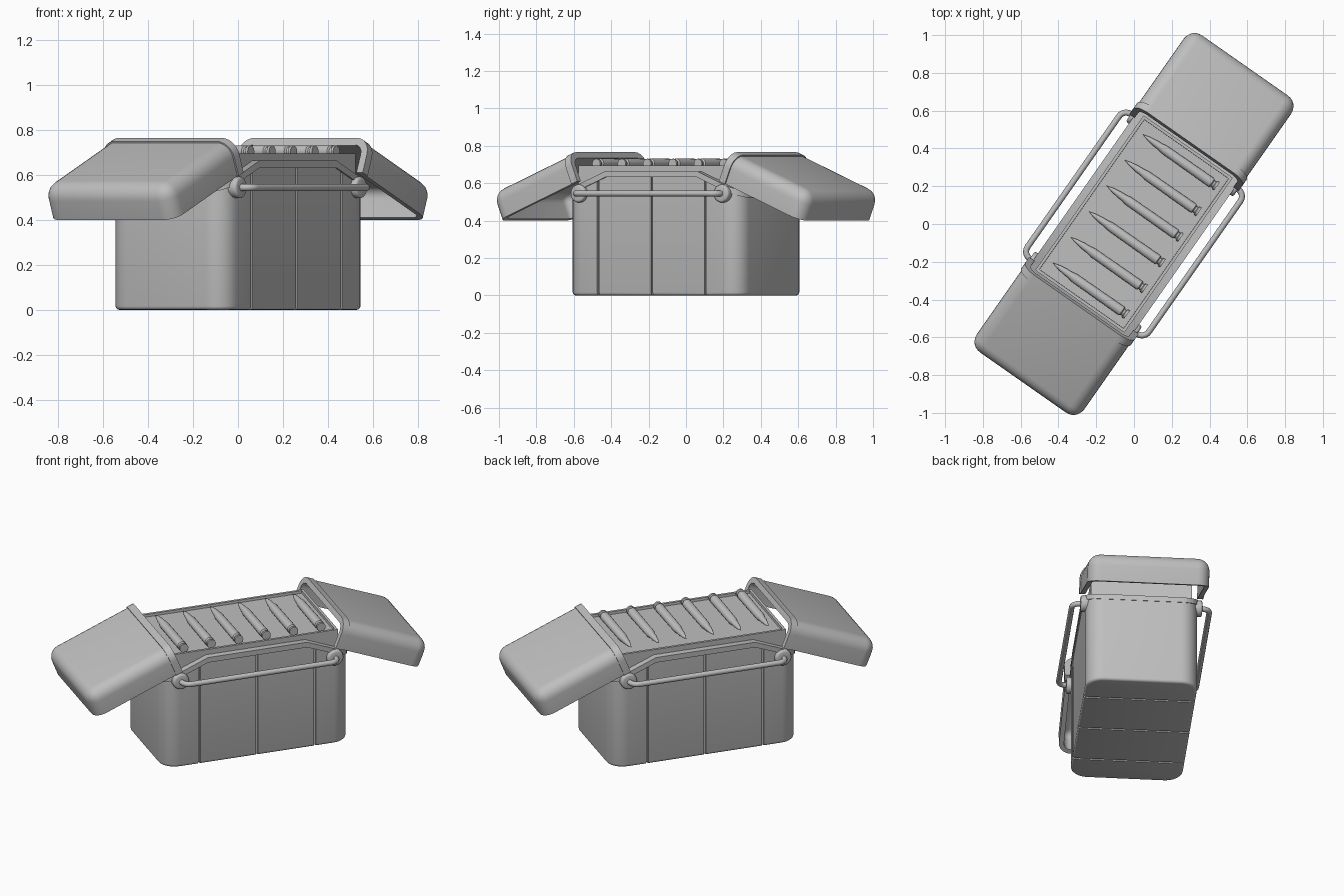
import bpy, bmesh
from math import radians, pi, sin, cos, tan
from mathutils import Matrix, Vector

cube = bpy.data.objects.get("Cube")
if cube:
    bpy.data.objects.remove(cube, do_unlink=True)

TURN = Matrix.Rotation(radians(55), 4, 'Z')   # whole chest stands diagonally
TILT = radians(22)                            # slope of lids and chest shoulders
FLAT = 0.3                                    # half length of the level rim
LENGTH, WIDTH = 0.564, 0.319                  # half sizes of the chest

grey = bpy.data.materials.new("plain grey")
grey.use_nodes = True
grey.diffuse_color = (0.52, 0.52, 0.52, 1)
grey.node_tree.nodes["Principled BSDF"].inputs["Base Color"].default_value = grey.diffuse_color


def finish(bm, name, place=Matrix()):
    bmesh.ops.recalc_face_normals(bm, faces=bm.faces)
    mesh = bpy.data.meshes.new(name)
    bm.to_mesh(mesh)
    bm.free()
    mesh.materials.append(grey)
    ob = bpy.data.objects.new(name, mesh)
    ob.matrix_world = TURN @ place
    bpy.context.collection.objects.link(ob)
    return ob


def add_box(bm, lo, hi):
    lo, hi = Vector(lo), Vector(hi)
    place = Matrix.Translation((lo + hi) / 2) @ Matrix.Diagonal((*(hi - lo), 1))
    return bmesh.ops.create_cube(bm, size=1, matrix=place)


def bevel_edges(bm, rule, radius, segments):
    edges = [e for e in bm.edges if rule(*(v.co for v in e.verts))]
    bmesh.ops.bevel(bm, geom=edges, offset=radius, segments=segments,
                    profile=0.5, affect='EDGES')


def use_modifier(ob, kind, **settings):
    mod = ob.modifiers.new(kind.lower(), kind)
    for key, value in settings.items():
        setattr(mod, key, value)
    bpy.context.view_layer.update()
    with bpy.context.temp_override(object=ob, active_object=ob, selected_objects=[ob]):
        bpy.ops.object.modifier_apply(modifier=mod.name)


def carve(ob, cutter, operation):
    cutter.hide_render = True
    use_modifier(ob, 'BOOLEAN', object=cutter, operation=operation, solver='EXACT')
    bpy.data.objects.remove(cutter, do_unlink=True)


def rounded_block(grow, bottom, top):
    bm = bmesh.new()
    x, y = LENGTH + grow, WIDTH + grow
    add_box(bm, (-x, -y, bottom), (x, y, top))
    bevel_edges(bm, lambda a, b: abs(a.z - b.z) > 0.1, 0.1 + grow, 8)
    return bm


# Chest body: rounded block with sloping shoulders at both ends
bm = rounded_block(0, 0, 0.9)
bevel_edges(bm, lambda a, b: max(a.z, b.z) < 0.001, 0.016, 3)
for side in (-1, 0, 1):
    normal = (side * sin(TILT), 0, cos(TILT)) if side else (0, 0, 1)
    cut = bmesh.ops.bisect_plane(bm, geom=bm.verts[:] + bm.edges[:] + bm.faces[:],
                                 plane_co=(side * FLAT, 0, 0.64), plane_no=normal,
                                 clear_outer=True)
    rim = [g for g in cut['geom_cut'] if isinstance(g, bmesh.types.BMEdge)]
    bmesh.ops.holes_fill(bm, edges=[e for e in rim if e.is_boundary], sides=0)
body = finish(bm, "chest_body")

# Grooves down both long sides and across the base
sides, base = bmesh.new(), bmesh.new()
for x in (-0.35, 0, 0.35):
    for s in (-1, 1):
        y1, y2 = sorted((s * (WIDTH - 0.01), s * 0.4))
        add_box(sides, (x - 0.006, y1, -0.1), (x + 0.006, y2, 0.8))
    add_box(base, (x - 0.006, -0.4, -0.1), (x + 0.006, 0.4, 0.008))
carve(body, finish(sides, "side_groove_cutter"), 'DIFFERENCE')
carve(body, finish(base, "base_groove_cutter"), 'DIFFERENCE')

# Rim: chevron band following the shoulders, trimmed to the rounded outline
bm = bmesh.new()
drop = 0.5 * tan(TILT)
outline = [(-FLAT - 0.5, -drop), (-FLAT, 0), (FLAT, 0), (FLAT + 0.5, -drop)]
points = [(x, 0.632 + z) for x, z in outline] + [(x, 0.664 + z) for x, z in reversed(outline)]
face = bm.faces.new([bm.verts.new((x, -0.5, z)) for x, z in points])
moved = bmesh.ops.extrude_face_region(bm, geom=[face])['geom']
bmesh.ops.translate(bm, vec=(0, 1, 0), verts=[v for v in moved if isinstance(v, bmesh.types.BMVert)])
rim = finish(bm, "chest_rim")
carve(rim, finish(rounded_block(0.008, 0.3, 0.9), "rim_cutter"), 'INTERSECT')

# Deck: raised tray with a shallow recess
bm = bmesh.new()
add_box(bm, (-0.5, -0.288, 0.5), (0.5, 0.288, 0.696))
top = max(bm.faces, key=lambda f: f.calc_center_median().z)
bmesh.ops.inset_individual(bm, faces=[top], thickness=0.022)
bmesh.ops.inset_individual(bm, faces=[top], thickness=0.001, depth=-0.016)
finish(bm, "cartridge_deck")

# Cartridges: turned profile along y, tip toward +y
profile = [(-0.245, 0), (-0.245, 0.026), (-0.232, 0.026), (-0.228, 0.019), (-0.218, 0.019),
           (-0.212, 0.027), (0.095, 0.025), (0.125, 0.019), (0.15, 0.018), (0.195, 0.011),
           (0.235, 0)]
for i in range(6):
    bm = bmesh.new()
    line = [bm.verts.new((r, y, 0)) for y, r in profile]
    edges = [bm.edges.new(pair) for pair in zip(line, line[1:])]
    bmesh.ops.spin(bm, geom=line + edges, cent=(0, 0, 0), axis=(0, 1, 0),
                   angle=2 * pi, steps=20)
    bmesh.ops.remove_doubles(bm, verts=bm.verts, dist=0.0005)
    finish(bm, f"cartridge_{i + 1}", Matrix.Translation((-0.415 + 0.166 * i, 0, 0.705)))


def shell(name, place, length, half, height, radius, thick, closed):
    """Hollow cover, open below and at the near end."""
    bm = bmesh.new()
    add_box(bm, (0, -half, 0), (length, half, height))

    def rounded(a, b):
        top_edge = min(a.z, b.z) > height - 0.001
        far_edge = min(a.x, b.x) > length - 0.001
        if abs(a.x - b.x) > 0.01:
            return top_edge
        return closed and far_edge and max(a.z, b.z) > 0.01
    ends = {'near': [f for f in bm.faces if f.normal.x < -0.9 or f.normal.z < -0.9
                     or (not closed and f.normal.x > 0.9)]}
    bmesh.ops.delete(bm, geom=ends['near'], context='FACES_ONLY')
    bevel_edges(bm, rounded, radius, 6)
    ob = finish(bm, name, place)
    # Keep the outer surface where it is and thicken toward the hollow
    mesh = ob.data
    roof = max(mesh.polygons, key=lambda p: p.center.z)
    if roof.normal.z < 0:
        mesh.flip_normals()
    use_modifier(ob, 'SOLIDIFY', thickness=thick, offset=-1, use_even_offset=True)


# Two lids folded down over the ends, each with a band at its mouth
for label, angle in (("back", 0), ("front", pi)):
    place = (Matrix.Rotation(angle, 4, 'Z') @ Matrix.Translation((0.465, 0, 0.61))
             @ Matrix.Rotation(TILT, 4, 'Y'))
    shell(label + "_lid", place, 0.562, 0.347, 0.16, 0.07, 0.028, True)
    shell(label + "_lid_band", place @ Matrix.Translation((-0.003, 0, 0)),
          0.042, 0.354, 0.167, 0.077, 0.034, False)

# Carrying handles: bent rod with a round boss at each end
for label, s in (("right", 1), ("left", -1)):
    bend = 0.045
    arc = [(0.467 - bend + bend * cos(t * pi / 12), 0.392 - bend + bend * sin(t * pi / 12))
           for t in range(7)]
    half = [(0.467, 0.31)] + arc
    path = half + [(-x, y) for x, y in reversed(half)]
    curve = bpy.data.curves.new(label + "_handle", 'CURVE')
    curve.dimensions = '3D'
    curve.bevel_depth = 0.016
    curve.bevel_resolution = 3
    curve.use_fill_caps = True
    spline = curve.splines.new('POLY')
    spline.points.add(len(path) - 1)
    for point, (x, y) in zip(spline.points, path):
        point.co = (x, s * y, 0.545, 1)
    curve.materials.append(grey)
    rod = bpy.data.objects.new(label + "_handle", curve)
    rod.matrix_world = TURN
    bpy.context.collection.objects.link(rod)
    for end, x in (("a", -0.467), ("b", 0.467)):
        bm = bmesh.new()
        bmesh.ops.create_cone(bm, cap_ends=True, segments=24, radius1=0.048,
                              radius2=0.048, depth=0.05)
        bevel_edges(bm, lambda a, b: abs(a.z - b.z) < 0.001, 0.012, 3)
        finish(bm, f"{label}_handle_boss_{end}",
               Matrix.Translation((x, s * 0.322, 0.545)) @ Matrix.Rotation(pi / 2, 4, 'X'))

# Smooth rounded parts, keep hard edges crisp
bpy.ops.object.select_all(action='DESELECT')
for ob in bpy.context.collection.objects:
    if ob.type == 'MESH':
        ob.select_set(True)
        bpy.context.view_layer.objects.active = ob
bpy.ops.object.shade_smooth_by_angle(angle=radians(35))
